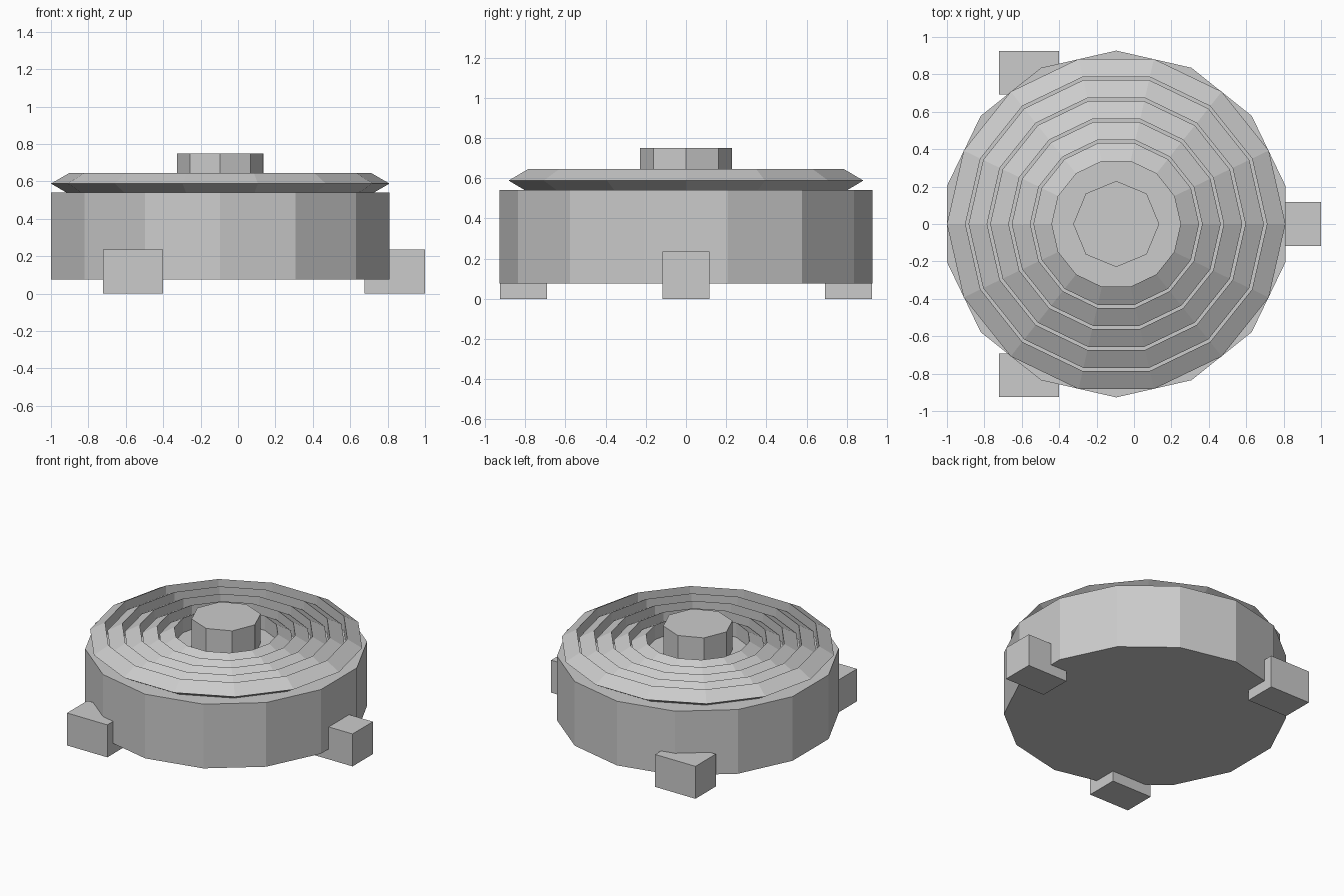
import bpy
from math import cos, sin, radians

if "Cube" in bpy.data.objects:
    bpy.data.objects.remove(bpy.data.objects["Cube"])

CX = -0.095      # axis of the round body
SIDES = 14


def cylinder(name, sides, radius, z0, z1):
    bpy.ops.mesh.primitive_cylinder_add(vertices=sides, radius=radius, depth=z1 - z0,
                                        location=(CX, 0, (z0 + z1) / 2))
    bpy.context.object.name = name


# Drum body and central hub
cylinder("body", SIDES, 0.927, 0.075, 0.54)
cylinder("hub", 8, 0.23, 0.53, 0.75)

# Concentric triangular ridges on the top
for i in range(5):
    bpy.ops.mesh.primitive_torus_add(major_segments=SIDES, minor_segments=3,
                                     major_radius=0.839 - 0.1155 * i, minor_radius=0.066,
                                     location=(CX, 0, 0.588))
    ring = bpy.context.object
    ring.name = f"ridge_ring_{i + 1}"
    for p in ring.data.polygons:
        p.use_smooth = False

# Three block feet, evenly spaced around the body
for i in range(3):
    a = radians(120 * i)
    bpy.ops.mesh.primitive_cube_add(size=1, location=(CX + 0.933 * cos(a), 0.933 * sin(a), 0.1175))
    foot = bpy.context.object
    foot.name = f"foot_{i + 1}"
    foot.scale = (0.323, 0.233, 0.235)
